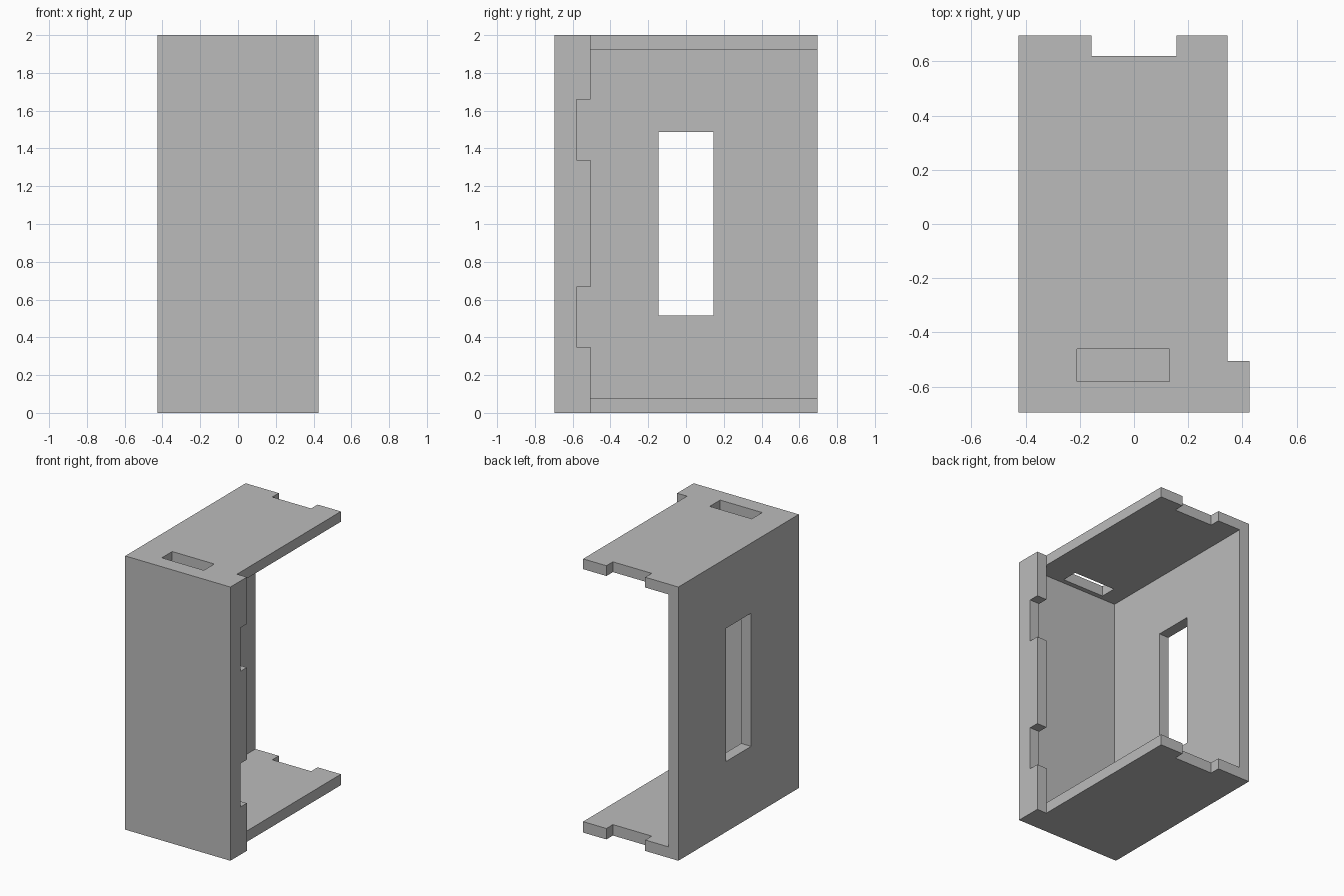
import bpy
import bmesh

old = bpy.data.objects.get("Cube")
if old:
    bpy.data.objects.remove(old, do_unlink=True)

grey = bpy.data.materials.new("plain grey")
grey.use_nodes = True
colour = (0.5, 0.5, 0.5, 1)
grey.diffuse_color = colour
grey.node_tree.nodes["Principled BSDF"].inputs["Base Color"].default_value = colour

# Overall half sizes, sheet thickness and the inner edge of the front lip
X, Y, H, T = 0.425, 0.695, 2.0, 0.08
INNER = X - T
LIP = -0.505


def prism(name, outline, z0, z1):
    """Extrude a flat outline (x, y) from z0 to z1."""
    bm = bmesh.new()
    base = bm.faces.new([bm.verts.new((x, y, z0)) for x, y in outline])
    top = bmesh.ops.extrude_face_region(bm, geom=[base])["geom"]
    for v in top:
        if isinstance(v, bmesh.types.BMVert):
            v.co.z = z1
    bmesh.ops.recalc_face_normals(bm, faces=bm.faces)
    mesh = bpy.data.meshes.new(name)
    bm.to_mesh(mesh)
    bm.free()
    mesh.materials.append(grey)
    obj = bpy.data.objects.new(name, mesh)
    bpy.context.collection.objects.link(obj)
    return obj


def box(name, x0, x1, y0, y1, z0, z1):
    return prism(name, [(x0, y0), (x1, y0), (x1, y1), (x0, y1)], z0, z1)


# Solid body, stepped in on the open side behind the front lip
body = prism("open_box_shell", [(-X, -Y), (X, -Y), (X, LIP),
                                (INNER, LIP), (INNER, Y), (-X, Y)], 0, H)

# Hollow, open to the back and to one side
cutters = [prism("cavity_cutter", [(-INNER, T - Y), (INNER, T - Y), (INNER, LIP),
                                   (0.6, -0.3), (0.6, 1), (-INNER, 1)], T, H - 0.075)]

# Side window, back edge notches and top slot
cutters.append(box("window_cutter", -0.6, -0.3, -0.145, 0.145, 0.515, 1.488))
cutters.append(box("back_notch_cutter", -0.157, 0.157, 0.62, 0.9, -0.2, 2.2))
cutters.append(box("slot_cutter", -0.21, 0.13, -0.58, -0.46, 1.8, 2.2))

# Two notches in the front lip
for z in (0.348, 1.34):
    cutters.append(box("lip_notch_cutter", 0.3, 0.6, -0.58, -0.4, z, z + 0.318))

for cutter in cutters:
    cutter.hide_render = True
    mod = body.modifiers.new(cutter.name, "BOOLEAN")
    mod.operation = "DIFFERENCE"
    mod.solver = "EXACT"
    mod.object = cutter

# Bake the cuts and remove the helpers
bpy.context.view_layer.update()
graph = bpy.context.evaluated_depsgraph_get()
result = bpy.data.meshes.new_from_object(body.evaluated_get(graph))
body.modifiers.clear()
body.data = result
result.name = "open_box_shell"
for cutter in cutters:
    bpy.data.objects.remove(cutter, do_unlink=True)
